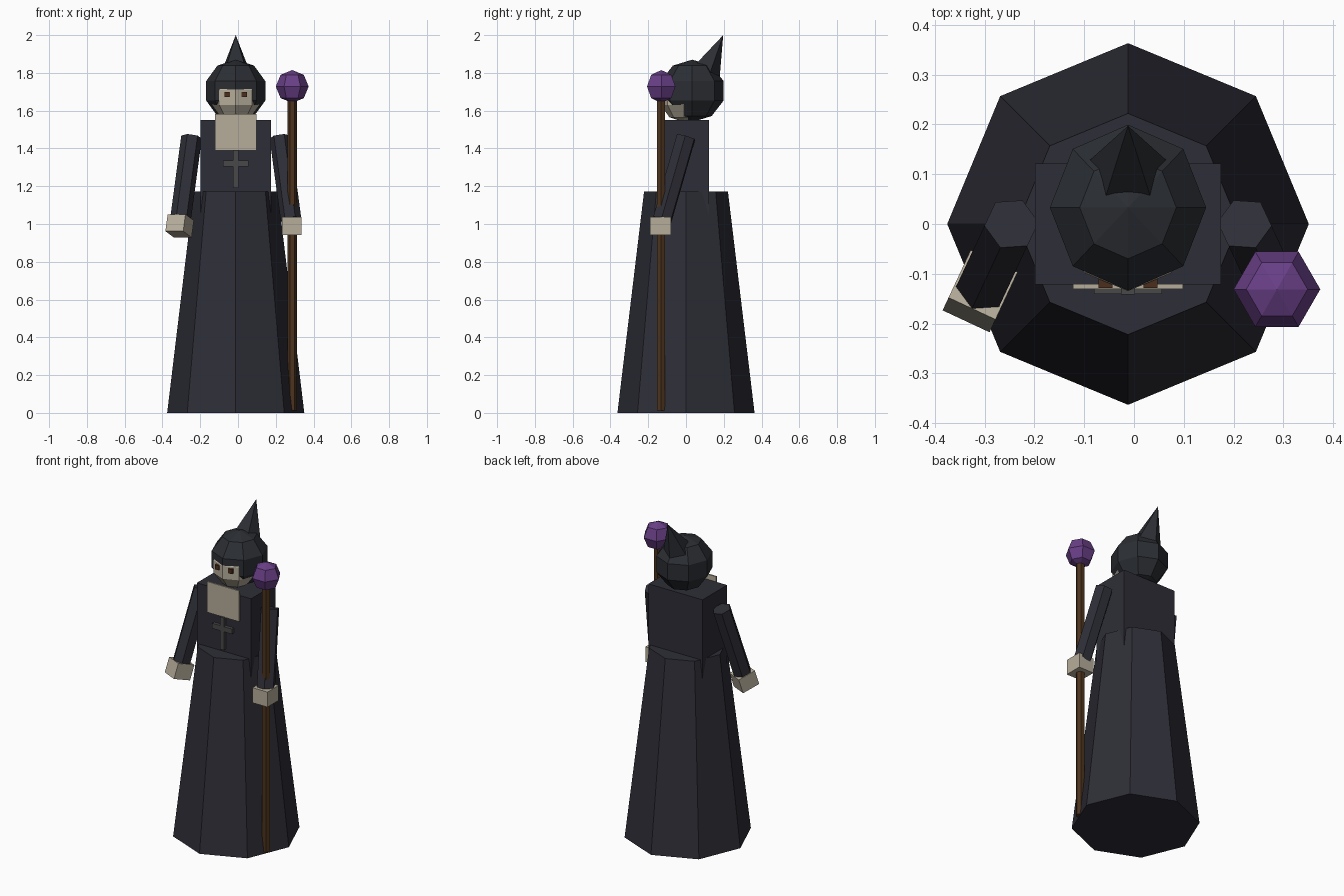
import bpy, math
from mathutils import Vector, Matrix

if "Cube" in bpy.data.objects:
    bpy.data.objects.remove(bpy.data.objects["Cube"])

CX = -0.012  # body centre line


def mat(name, rgb):
    m = bpy.data.materials.new(name)
    m.diffuse_color = (*rgb, 1)
    m.use_nodes = True
    m.node_tree.nodes["Principled BSDF"].inputs["Base Color"].default_value = m.diffuse_color
    return m


ROBE = mat("dark_robe", (0.027, 0.027, 0.038))
HOOD = mat("dark_hood", (0.024, 0.027, 0.033))
PALE = mat("pale_linen", (0.47, 0.42, 0.33))
WOOD = mat("brown_wood", (0.075, 0.034, 0.013))
EYE = mat("brown_eye", (0.07, 0.027, 0.012))
GREY = mat("grey_metal", (0.065, 0.065, 0.068))
PURPLE = mat("purple_orb", (0.14, 0.05, 0.24))


def make(name, verts, faces, material):
    me = bpy.data.meshes.new(name)
    me.from_pydata([tuple(v) for v in verts], [], faces)
    me.materials.append(material)
    ob = bpy.data.objects.new(name, me)
    bpy.context.collection.objects.link(ob)
    return ob


def lathe(name, rings, sides, material, start=0.0, mtx=Matrix()):
    """Stack of polygon rings (radius, z); a zero radius makes a pole."""
    verts, faces, idx = [], [], []
    for r, z in rings:
        n = sides if r > 0 else 1
        idx.append([len(verts) + i % n for i in range(sides)])
        for i in range(n):
            a = start + math.tau * i / sides
            verts.append(mtx @ Vector((r * math.cos(a), r * math.sin(a), z)))
    for lo, hi in zip(idx, idx[1:]):
        for i in range(sides):
            j = (i + 1) % sides
            f = [lo[i], lo[j], hi[j], hi[i]]
            faces.append(list(dict.fromkeys(f)))
    if rings[0][0] > 0:
        faces.append(idx[0][::-1])
    if rings[-1][0] > 0:
        faces.append(idx[-1])
    return make(name, verts, faces, material)


def ball(name, centre, scale, sides, rows, material):
    rings = [(0 if k in (0, rows) else math.sin(math.pi * k / rows),
              -math.cos(math.pi * k / rows)) for k in range(rows + 1)]
    m = Matrix.Translation(centre) @ Matrix.Diagonal((*scale, 1))
    return lathe(name, rings, sides, material, 0, m)


def box(name, lo, hi, material, mtx=Matrix()):
    verts = [mtx @ Vector((x, y, z)) for x in (lo[0], hi[0])
             for y in (lo[1], hi[1]) for z in (lo[2], hi[2])]
    faces = [(0, 1, 3, 2), (4, 6, 7, 5), (0, 4, 5, 1),
             (2, 3, 7, 6), (0, 2, 6, 4), (1, 5, 7, 3)]
    return make(name, verts, faces, material)


# robe skirt and torso
lathe("skirt", [(0.363, 0), (0.222, 1.172)], 8, ROBE, 0, Matrix.Translation((CX, 0, 0)))
box("torso", (CX - 0.187, -0.121, 1.0), (CX + 0.187, 0.121, 1.55), ROBE)

# hood with a backward-leaning five-sided tip
ball("hood", (CX, 0.033, 1.705), (0.165, 0.175, 0.165), 8, 5, HOOD)
tip = Matrix.Translation((CX, 0.197, 2.0)) @ Matrix.Rotation(-math.radians(26), 4, 'X')
lathe("hood_tip", [(0.097, -0.25), (0, 0)], 5, HOOD, math.pi / 2, tip)

# face showing at the front of the hood
ball("face", (CX, -0.011, 1.67), (0.13, 0.13, 0.13), 8, 5, PALE)
for s, side in ((-1, "left"), (1, "right")):
    x = CX + s * 0.045
    box("eye_" + side, (x - 0.014, -0.128, 1.672), (x + 0.014, -0.105, 1.7), EYE)

# collar bib and cross
box("bib", (CX - 0.11, -0.13, 1.39), (CX + 0.11, -0.1205, 1.582), PALE)
box("cross_upright", (CX - 0.014, -0.142, 1.19), (CX + 0.014, -0.119, 1.392), GREY)
box("cross_bar", (CX - 0.068, -0.141, 1.305), (CX + 0.068, -0.119, 1.337), GREY)

# arms slope forward and outward to the hands
for s, side in ((-1, "left"), (1, "right")):
    top = Vector((CX + s * 0.234, 0, 1.46))
    end = Vector((CX + s * 0.297, -0.135, 0.99))
    axis = end - top
    turn = axis.to_track_quat('-Z', 'Y').to_matrix().to_4x4()
    lathe("arm_" + side, [(0.055, -axis.length + 0.035), (0.055, 0)], 6, ROBE,
          math.pi / 2, Matrix.Translation(top) @ turn)
    place = Matrix.Translation(end)
    if s < 0:
        place = place @ turn
    box("hand_" + side, (-0.052, -0.055, -0.047), (0.052, 0.055, 0.047), PALE, place)

# staff with faceted orb
lathe("staff", [(0.025, 0.012), (0.025, 1.66)], 6, WOOD, 0, Matrix.Translation((0.287, -0.132, 0)))
ball("staff_orb", (0.287, -0.131, 1.728), (0.087, 0.087, 0.087), 6, 4, PURPLE)
